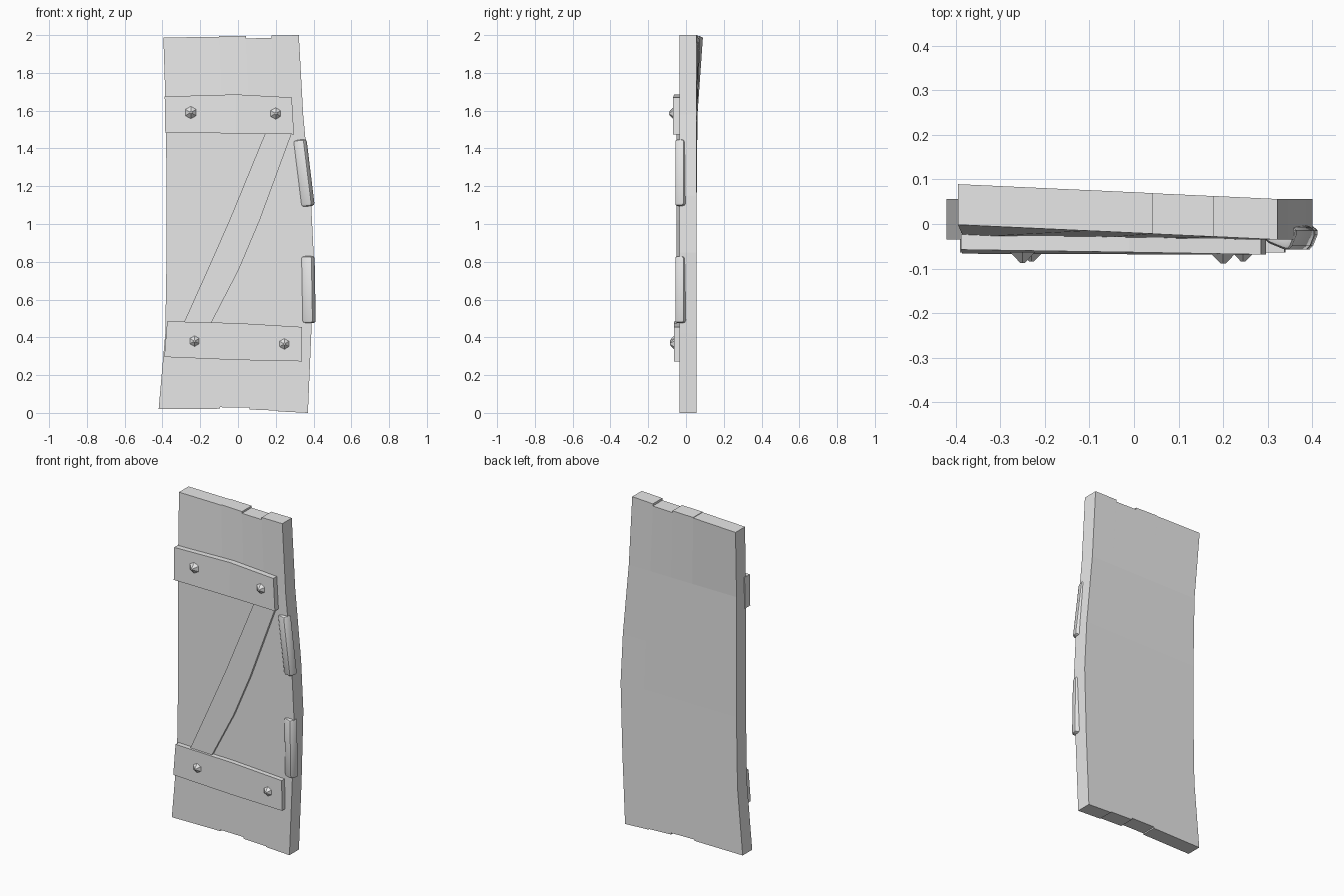
import bpy, bmesh
from math import radians
from mathutils import Matrix, Vector

if "Cube" in bpy.data.objects:
    bpy.data.objects.remove(bpy.data.objects["Cube"])

grey = bpy.data.materials.new("plain grey")
grey.use_nodes = True
grey.diffuse_color = (0.8, 0.8, 0.8, 1)
grey.node_tree.nodes["Principled BSDF"].inputs["Base Color"].default_value = (0.8, 0.8, 0.8, 1)


def finish(name, bm):
    bmesh.ops.recalc_face_normals(bm, faces=bm.faces)
    mesh = bpy.data.meshes.new(name)
    bm.to_mesh(mesh)
    bm.free()
    mesh.materials.append(grey)
    obj = bpy.data.objects.new(name, mesh)
    bpy.context.collection.objects.link(obj)
    return obj


def twist(u, z):
    """How far the warped door leans back, most at its upper left corner."""
    return (1 - u) * (0.005 * min(1, max(0, z - 1)) + 0.065 * max(0, z - 1.55))


def lean(x, z):
    return twist(min(1, max(0, (x + 0.39) / 0.72)), z)


# Door panel: warped outline rows (left x, right x, z), stepped plank ends
rows = [(-0.42, 0.37, 0), (-0.385, 0.388, 0.42), (-0.378, 0.4, 0.85),
        (-0.378, 0.385, 1.15), (-0.382, 0.345, 1.58), (-0.395, 0.322, 2)]
cuts = [0, 0.41, 0.61, 0.8, 1]
bottom = [(0.02, 0.022), (0.03, 0.028), (0.018, 0.012), (0.008, 0)]
top = [(1.987, 1.991), (1.994, 1.994), (1.983, 1.984), (1.997, 2)]
bm = bmesh.new()
grid = []
for r, (left, right, height) in enumerate(rows):
    line = []
    for plank in range(4):
        for side in range(2):
            u = cuts[plank + side]
            z = height
            if r == 0:
                z = bottom[plank][side]
            if r == len(rows) - 1:
                z = top[plank][side]
            x = left + u * (right - left)
            y = -0.035 + twist(u, z)
            line.append((bm.verts.new((x, y, z)), bm.verts.new((x, y + 0.091, z))))
    grid.append(line)
for low, high in zip(grid, grid[1:]):
    for i in range(len(low) - 1):
        for s in range(2):
            bm.faces.new((low[i][s], low[i + 1][s], high[i + 1][s], high[i][s]))
    for i in (0, -1):
        bm.faces.new((low[i][0], low[i][1], high[i][1], high[i][0]))
for line in (grid[0], grid[-1]):
    for a, b in zip(line, line[1:]):
        bm.faces.new((a[0], b[0], b[1], a[1]))
bmesh.ops.remove_doubles(bm, verts=bm.verts, dist=0.0001)
finish("door_panel", bm)


def batten(name, upper, lower, front, back):
    """Board between two edge lines of (x, z) points, following the warp."""
    bm = bmesh.new()
    loops = []
    for a, b in zip(upper, lower):
        corners = [(a, front), (b, front), (b, back), (a, back)]
        loops.append([bm.verts.new((x, y + lean(x, z), z)) for (x, z), y in corners])
    for p, q in zip(loops, loops[1:]):
        for k in range(4):
            n = (k + 1) % 4
            bm.faces.new((p[k], p[n], q[n], q[k]))
    bm.faces.new(loops[0])
    bm.faces.new(loops[-1])
    return finish(name, bm)


batten("upper_batten", [(-0.388, 1.675), (-0.01, 1.686), (0.285, 1.67)],
       [(-0.385, 1.482), (-0.01, 1.48), (0.296, 1.475)], -0.069, -0.02)
batten("lower_batten", [(-0.375, 0.485), (0, 0.475), (0.338, 0.455)],
       [(-0.39, 0.296), (0, 0.28), (0.34, 0.273)], -0.064, -0.02)
batten("diagonal_brace", [(-0.29, 0.47), (-0.16, 0.76), (-0.045, 1.02), (0.148, 1.49)],
       [(-0.145, 0.47), (0.005, 0.76), (0.115, 1.02), (0.288, 1.49)], -0.05, -0.02)

# Faceted nail heads
for name, x, z, y in [("upper_right_nail", -0.25, 1.59, -0.066), ("upper_left_nail", 0.2, 1.585, -0.068),
                      ("lower_right_nail", -0.23, 0.38, -0.063), ("lower_left_nail", 0.245, 0.365, -0.063)]:
    bm = bmesh.new()
    bmesh.ops.create_cone(bm, segments=6, cap_ends=True, radius1=0.033, radius2=0.006, depth=0.024,
                          matrix=Matrix.Translation((x, y - 0.009, z)) @ Matrix.Rotation(radians(90), 4, "X"))
    finish(name, bm)

# Rounded hinges on the left edge
for name, x, z, tilt in [("upper_hinge", 0.35, 1.27, 7), ("lower_hinge", 0.374, 0.653, 1)]:
    bm = bmesh.new()
    place = (Matrix.Translation((x, -0.025, z)) @ Matrix.Rotation(radians(-tilt), 4, "Y")
             @ Matrix.Rotation(radians(-22), 4, "Z"))
    bmesh.ops.create_cube(bm, size=1)
    bmesh.ops.scale(bm, vec=Vector((0.064, 0.054, 0.355)), verts=bm.verts)
    bmesh.ops.bevel(bm, geom=bm.edges[:], offset=0.014, segments=2, profile=0.5, affect="EDGES")
    bm.transform(place)
    hinge = finish(name, bm)
    bpy.context.view_layer.objects.active = hinge
    bpy.ops.object.select_all(action="DESELECT")
    hinge.select_set(True)
    bpy.ops.object.shade_smooth_by_angle(angle=radians(40))
